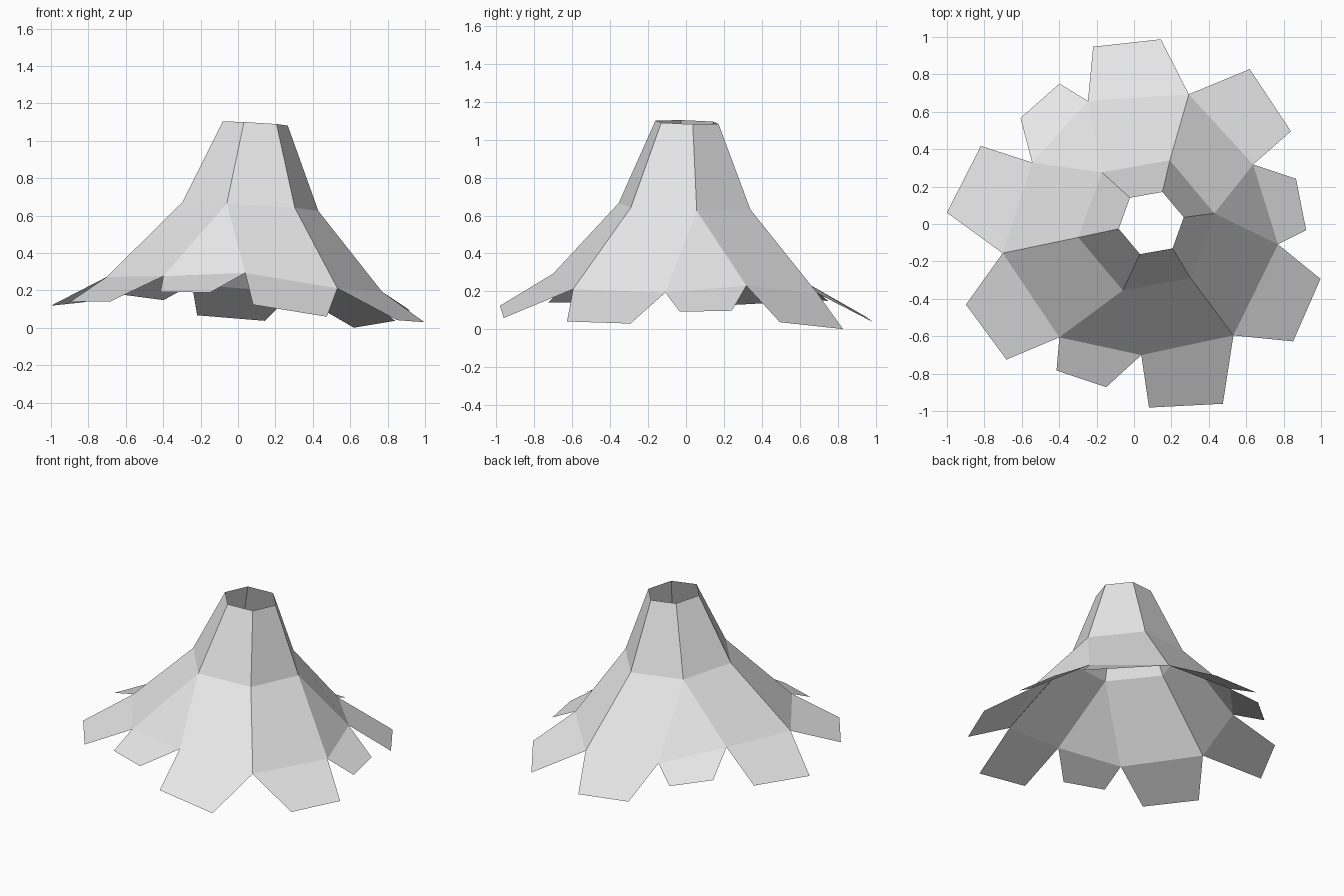
import bpy, bmesh
from math import radians, cos, sin

old = bpy.data.objects.get("Cube")
if old:
    bpy.data.objects.remove(old, do_unlink=True)

# One pale grey for the whole flower
grey = bpy.data.materials.new("pale_grey")
grey.use_nodes = True
colour = (0.8, 0.8, 0.8, 1)
grey.diffuse_color = colour
grey.node_tree.nodes["Principled BSDF"].inputs["Base Color"].default_value = colour

bm = bmesh.new()


def add_face(turn, *points):
    """Face from (radius, angle, height) points, turned about the axis."""
    corners = []
    for radius, angle, height in points:
        a = radians(angle + turn)
        corners.append(bm.verts.new((radius * cos(a), radius * sin(a), height)))
    face = bm.faces.new(corners)
    face.material_index = 0
    face.smooth = False


def neck(angle):
    return (0.177, angle, 1.105)


def waist(angle):
    return (0.37, angle, 0.66)


# Three rim corners of the repeating sector, and the next sector's first one
rim_low = (0.735, -7, 0.245)
rim_high = (0.683, 29.5, 0.285)
rim_mid = (0.757, 70.4, 0.235)
rim_next = (0.735, 113, 0.245)

for turn in (0, 120, 240):
    # Six sided tube
    for a in (10, 70):
        add_face(turn, waist(a), waist(a + 60), neck(a + 60), neck(a))

    # Flared skirt
    add_face(turn, rim_low, rim_high, waist(10))
    add_face(turn, rim_high, rim_mid, waist(70), waist(10))
    add_face(turn, rim_mid, rim_next, waist(130), waist(70))

    # Petals, small then two large
    add_face(turn, (0.886, -0.7, 0.155), (0.872, 17.6, 0.165), rim_high, rim_low)
    add_face(turn, (0.96, 32.7, 0.11), (1.037, 55.3, 0.07), rim_mid, rim_high)
    add_face(turn, (1.018, 83.6, 0.083), (1.003, 104.4, 0.09), rim_next, rim_mid)

bmesh.ops.remove_doubles(bm, verts=bm.verts[:], dist=0.002)

mesh = bpy.data.meshes.new("flower_bell")
bm.to_mesh(mesh)
bm.free()
mesh.materials.append(grey)

# The whole bell leans slightly
flower = bpy.data.objects.new("flower_bell", mesh)
flower.location = (0.027, -0.026, -0.01)
flower.rotation_euler = (-0.028, 0.059, 0)
bpy.context.collection.objects.link(flower)
